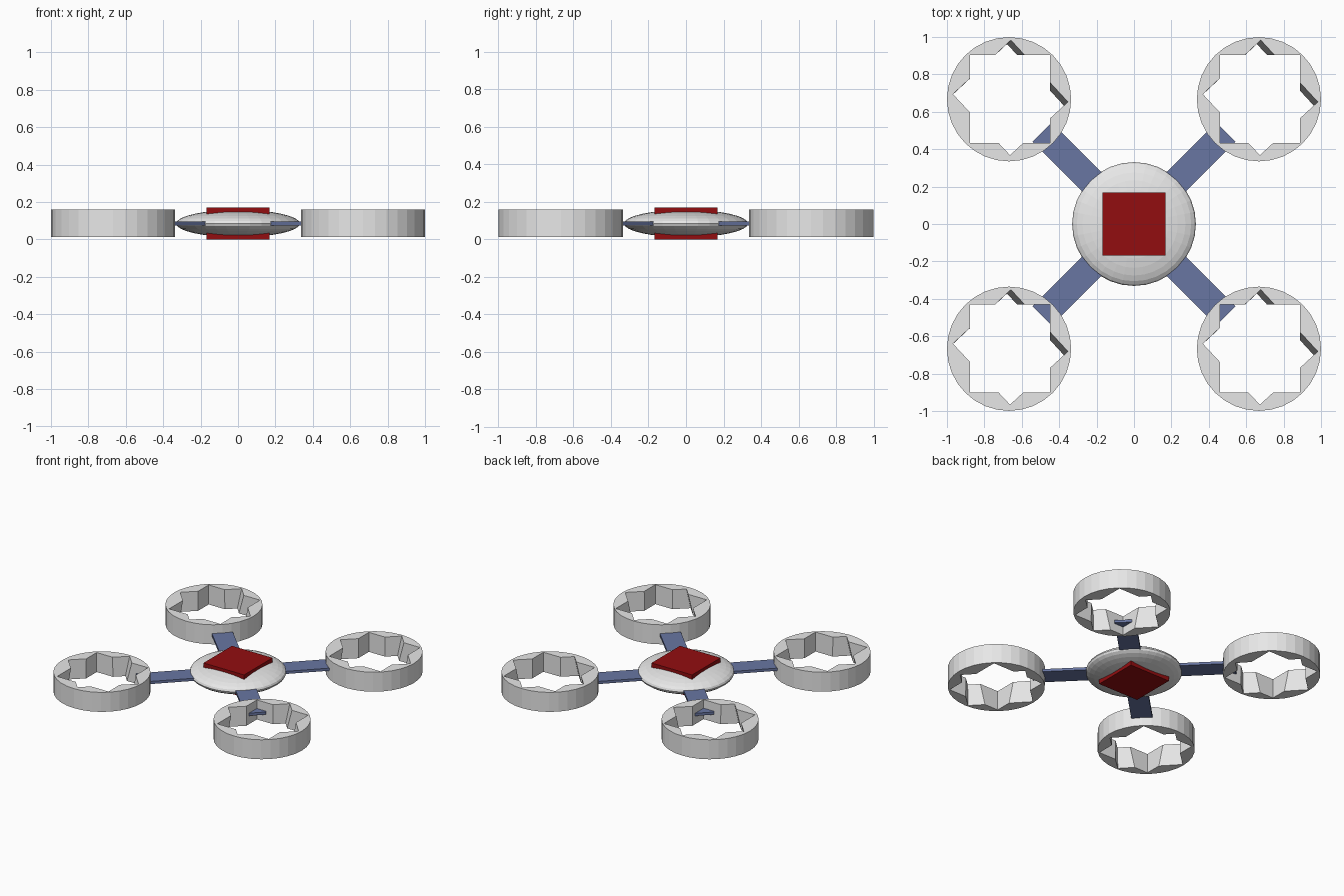
import bpy, bmesh, math
from mathutils import Matrix, Vector

if "Cube" in bpy.data.objects:
    bpy.data.objects.remove(bpy.data.objects["Cube"])

ZC = 0.085  # mid height of the whole craft


def material(name, rgb):
    m = bpy.data.materials.new(name)
    m.diffuse_color = (*rgb, 1)
    m.use_nodes = True
    m.node_tree.nodes["Principled BSDF"].inputs["Base Color"].default_value = m.diffuse_color
    return m


GREY = material("light grey", (0.8, 0.8, 0.8))
BLUE = material("slate blue", (0.14, 0.18, 0.36))
RED = material("dark red", (0.29, 0.004, 0.005))


def add_object(name, bm, mat=None):
    bmesh.ops.recalc_face_normals(bm, faces=bm.faces)
    me = bpy.data.meshes.new(name)
    bm.to_mesh(me)
    bm.free()
    ob = bpy.data.objects.new(name, me)
    bpy.context.collection.objects.link(ob)
    if mat:
        me.materials.append(mat)
    return ob


def box(name, size, loc, mat, angle=0):
    bm = bmesh.new()
    bmesh.ops.create_cube(bm, size=1)
    bm.transform(Matrix.Translation(loc) @ Matrix.Rotation(angle, 4, 'Z')
                 @ Matrix.Diagonal((*size, 1)))
    return add_object(name, bm, mat)


def prism(name, corners, z0, z1, lean):
    """Four-sided cutter; lean is the xy shift per unit of height, zero at the ring top."""
    top = 0.0735
    bm = bmesh.new()
    rows = [[bm.verts.new((x + lean * (z - top), y + lean * (z - top), z))
             for x, y in corners] for z in (z0, z1)]
    bm.faces.new(rows[0][::-1])
    bm.faces.new(rows[1])
    for i in range(4):
        j = (i + 1) % 4
        bm.faces.new((rows[0][i], rows[0][j], rows[1][j], rows[1][i]))
    ob = add_object(name, bm)
    ob.hide_render = True
    return ob


# Flattened ball body
bm = bmesh.new()
bmesh.ops.create_uvsphere(bm, u_segments=32, v_segments=16, radius=1)
bm.transform(Matrix.Translation((0, 0, ZC)) @ Matrix.Diagonal((0.331, 0.331, 0.073, 1)))
add_object("body", bm, GREY)

# Square block through the body, showing as a plate above and below
box("centre_block", (0.338, 0.338, 0.17), (0, 0, ZC), RED)

# Two crossed arms
box("arm_rising", (1.39, 0.145, 0.02), (0, 0, ZC), BLUE, math.pi / 4)
box("arm_falling", (1.39, 0.145, 0.02), (0, 0, ZC), BLUE, -math.pi / 4)

# Rotor ring: a cylinder cut by an upright box and a leaning diagonal box
bm = bmesh.new()
bmesh.ops.create_cone(bm, cap_ends=True, segments=32, radius1=0.332, radius2=0.332, depth=0.147)
ring = add_object("rotor_ring_1", bm, GREY)
cutters = [
    prism("square_cutter", [(-0.209, -0.235), (0.219, -0.235), (0.219, 0.236), (-0.209, 0.236)],
          -0.12, 0.12, 0),
    prism("diagonal_cutter", [(-0.300, 0.027), (0.005, -0.299), (0.315, -0.014), (0.010, 0.316)],
          -0.08, 0.08, 0.021 / 0.147),
]
for c in cutters:
    mod = ring.modifiers.new("cut", 'BOOLEAN')
    mod.operation = 'DIFFERENCE'
    mod.solver = 'EXACT'
    mod.object = c
bpy.context.view_layer.update()
cut_mesh = bpy.data.meshes.new_from_object(
    ring.evaluated_get(bpy.context.evaluated_depsgraph_get()))
ring.modifiers.clear()
ring.data = cut_mesh
for c in cutters:
    bpy.data.objects.remove(c)

# The same ring at all four corners
spots = [(x, y) for x in (-0.668, 0.668) for y in (-0.667, 0.667)]
for i, (x, y) in enumerate(spots):
    ob = ring
    if i:
        ob = bpy.data.objects.new(f"rotor_ring_{i + 1}", cut_mesh)
        bpy.context.collection.objects.link(ob)
    ob.location = (x, y, 0.086)
